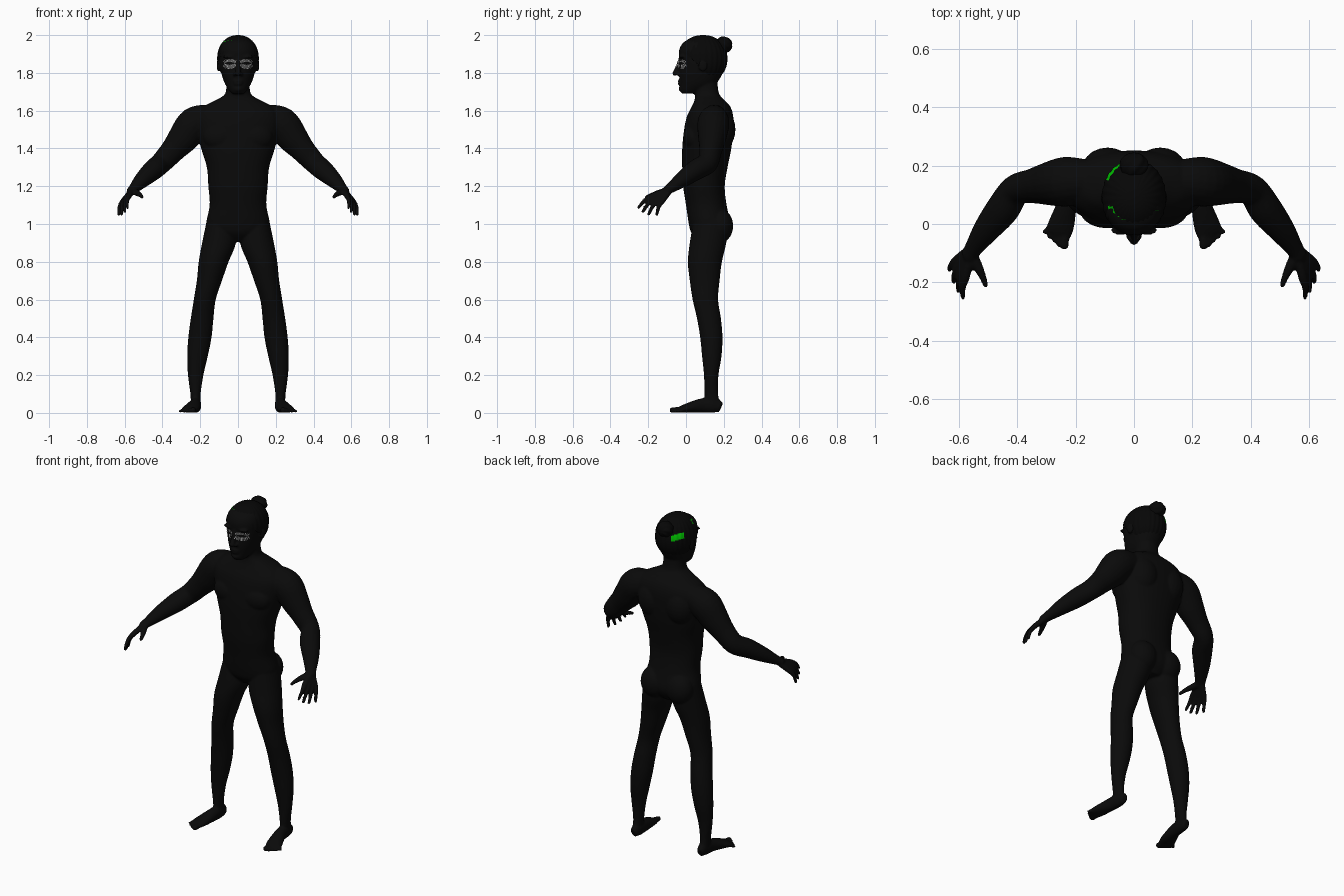
import bpy, bmesh, math
from mathutils import Vector, Matrix

cube = bpy.data.objects.get("Cube")
if cube:
    bpy.data.objects.remove(cube, do_unlink=True)


def material(name, rgb):
    m = bpy.data.materials.new(name)
    m.use_nodes = True
    m.diffuse_color = (*rgb, 1)
    bsdf = m.node_tree.nodes["Principled BSDF"]
    bsdf.inputs["Base Color"].default_value = (*rgb, 1)
    bsdf.inputs["Roughness"].default_value = 0.8
    return m


BLACK = material("body black", (0.003, 0.003, 0.003))
HAIR = material("hair black", (0.002, 0.002, 0.002))
GREEN = material("bright green", (0.0, 0.55, 0.0))
GREY = material("lash grey", (0.4, 0.4, 0.4))


def finish(bm, name, *mats):
    bmesh.ops.recalc_face_normals(bm, faces=bm.faces)
    for f in bm.faces:
        f.smooth = True
    me = bpy.data.meshes.new(name)
    bm.to_mesh(me)
    bm.free()
    for m in mats:
        me.materials.append(m)
    ob = bpy.data.objects.new(name, me)
    bpy.context.collection.objects.link(ob)
    return ob


def spline(rows, n=5):
    """Catmull-Rom interpolation of rows of numbers."""
    rows = [Vector(r) for r in rows]
    out = []
    for i in range(len(rows) - 1):
        a, b, c, d = rows[max(i - 1, 0)], rows[i], rows[i + 1], rows[min(i + 2, len(rows) - 1)]
        for k in range(n):
            t = k / n
            out.append(b + (c - a) * t / 2 + (a * 2 - b * 5 + c * 4 - d) * t * t / 2
                       + (b * 3 - a - c * 3 + d) * t ** 3 / 2)
    return out + [rows[-1]]


def skin(bm, rings):
    """Bridge rings of points into a closed surface."""
    vs = [[bm.verts.new(p) for p in ring] for ring in rings]
    n = len(vs[0])
    for a, b in zip(vs, vs[1:]):
        for i in range(n):
            j = (i + 1) % n
            bm.faces.new((a[i], a[j], b[j], b[i]))
    bm.faces.new(vs[0])
    bm.faces.new(vs[-1])


def stack(bm, rows, side=1, power=0.9, n=40):
    """Level sections: z, x from, x to, y from, y to."""
    rings = []
    for z, x0, x1, y0, y1 in spline(rows):
        ring = []
        for i in range(n):
            a = math.tau * i / n
            c, s = math.cos(a), math.sin(a)
            c, s = math.copysign(abs(c) ** power, c), math.copysign(abs(s) ** power, s)
            ring.append((side * ((x0 + x1) / 2 + c * (x1 - x0) / 2),
                         (y0 + y1) / 2 + s * (y1 - y0) / 2, z))
        rings.append(ring)
    skin(bm, rings)


def ball(bm, centre, radii, side=1):
    x, y, z = centre
    mat = Matrix.Translation((side * x, y, z)) @ Matrix.Diagonal((*radii, 1))
    bmesh.ops.create_uvsphere(bm, u_segments=20, v_segments=14, radius=1, matrix=mat)


def tube(bm, pts, side=1, n=20):
    """Sections square to a path: x, y, z, half width, half height."""
    pts = spline(pts)
    rings = []
    for i, p in enumerate(pts):
        d = pts[min(i + 1, len(pts) - 1)].to_3d() - pts[max(i - 1, 0)].to_3d()
        across = d.cross(Vector((0, 0, 1))).normalized()
        up = across.cross(d).normalized()
        ring = []
        for k in range(n):
            a = math.tau * k / n
            q = Vector(p[:3]) + across * math.cos(a) * p[3] + up * math.sin(a) * p[4]
            ring.append((side * q.x, q.y, q.z))
        rings.append(ring)
    skin(bm, rings)
    ball(bm, pts[-1][:3], [min(pts[-1][3:])] * 3, side)


def level(z, w, y0, y1):
    return (z, -w, w, y0, y1)


# Trunk and neck
bm = bmesh.new()
stack(bm, [level(*r) for r in (
    (.905, .05, .07, .19), (.95, .14, .03, .225), (1.0, .168, .015, .235), (1.1, .15, 0, .215),
    (1.2, .157, -.015, .205), (1.3, .165, -.02, .22), (1.4, .195, -.02, .24),
    (1.5, .22, -.01, .25), (1.57, .225, .005, .25), (1.62, .185, .03, .235),
    (1.655, .12, .045, .205), (1.69, .068, .048, .175), (1.76, .062, .045, .165))])

# Head and face
stack(bm, [level(*r) for r in (
    (1.69, .03, -.02, .06), (1.705, .045, -.03, .09), (1.74, .068, -.032, .155),
    (1.78, .083, -.036, .185), (1.82, .093, -.036, .203), (1.87, .1, -.036, .21),
    (1.92, .1, -.036, .208), (1.96, .082, -.015, .18), (1.985, .045, .03, .14))])
tube(bm, [(0, -.03, 1.875, .011, .01), (0, -.042, 1.83, .013, .014),
          (0, -.06, 1.797, .015, .013), (0, -.064, 1.79, .008, .008)])
ball(bm, (0, -.03, 1.757), (.028, .013, .007))
ball(bm, (0, -.03, 1.742), (.024, .013, .007))
ball(bm, (0, -.022, 1.715), (.025, .018, .016))

for s in (1, -1):
    ball(bm, (.103, .09, 1.84), (.01, .024, .034), s)           # ear
    ball(bm, (.018, -.044, 1.793), (.009, .013, .009), s)       # nostril
    ball(bm, (.045, -.022, 1.885), (.035, .016, .009), s)       # brow
    ball(bm, (.09, .045, 1.46), (.095, .06, .075), s)           # chest
    ball(bm, (.09, .185, 1.5), (.09, .077, .11), s)             # shoulder blade
    ball(bm, (.085, .18, .99), (.082, .07, .09), s)             # buttock
    # Leg
    stack(bm, [
        (1.02, .02, .165, .04, .225), (.9, .012, .19, .02, .213), (.8, .05, .208, .01, .19),
        (.7, .085, .218, .02, .178), (.6, .118, .234, .035, .17), (.5, .13, .25, .058, .185),
        (.4, .14, .263, .075, .193), (.3, .16, .269, .085, .188), (.2, .183, .265, .095, .172),
        (.1, .198, .252, .098, .17), (.04, .198, .25, .1, .185)], s, 1)
    # Foot and toes
    tube(bm, [(.225, .185, .028, .02, .026), (.223, .15, .04, .028, .04), (.228, .08, .038, .033, .038),
              (.248, 0, .024, .045, .024), (.262, -.035, .015, .046, .014)], s)
    for i in range(5):
        t = i / 4
        r = .015 - .006 * min(1, t * 2)
        tip = (.238 + .066 * t, -.073 + .046 * t ** 1.5, r)
        tube(bm, [(.236 + .05 * t, -.01, .018, r, r), (*tip, r, r)], s, 12)
    # Shoulder, upper arm and forearm
    ball(bm, (.225, .145, 1.535), (.085, .085, .085), s)
    tube(bm, [(.15, .15, 1.56, .07, .075), (.23, .145, 1.53, .085, .09), (.29, .138, 1.455, .074, .082),
              (.345, .13, 1.39, .06, .066), (.405, .115, 1.325, .053, .058),
              (.45, .05, 1.285, .057, .054), (.505, -.02, 1.235, .046, .042),
              (.55, -.085, 1.188, .031, .026), (.565, -.11, 1.172, .03, .022)], s)
    # Palm and four fingers
    for i in range(4):
        t = i / 3
        reach = math.sin(math.pi * t) * .012
        knuckle = Vector((.576 + .034 * t, -.178 + .052 * t, 1.15 - .03 * t))
        tip = Vector((.585 + .046 * t, -.25 + .095 * t - reach, 1.088 - .038 * t - reach))
        mid = knuckle.lerp(tip, .5) + Vector((.006, -.004, .006))
        tube(bm, [(.56 + .01 * t, -.105 + .012 * t, 1.176 - .01 * t, .016, .016),
                  (*knuckle, .016, .014), (*mid, .0115, .0115), (*tip, .009, .009)], s, 12)
    # Thumb
    tube(bm, [(.555, -.105, 1.175, .02, .018), (.532, -.15, 1.163, .017, .016),
              (.516, -.185, 1.152, .012, .012), (.508, -.208, 1.143, .01, .01)], s, 12)

body = finish(bm, "body", BLACK)
rm = body.modifiers.new("blend", 'REMESH')
rm.mode, rm.voxel_size, rm.use_smooth_shade = 'VOXEL', .006, True
sm = body.modifiers.new("soften", 'SMOOTH')
sm.factor, sm.iterations = .5, 4

# Hair cap, combed in fine ridges, with green streaks
bm = bmesh.new()
bmesh.ops.create_uvsphere(bm, u_segments=128, v_segments=80, radius=1)
for v in bm.verts:
    a = math.atan2(v.co.y, v.co.x)
    ridge = 1 + .012 * math.sin(a * 26) * (1 - v.co.z ** 2)
    q = [math.copysign(abs(c) ** .93, c) * ridge for c in v.co]
    v.co = (q[0] * .109, .09 + q[1] * .128, 1.875 + min(q[2], 1) * .125)
low = [v for v in bm.verts if v.co.z < max(1.925 - .95 * (v.co.y + .03), 1.765)]
bmesh.ops.delete(bm, geom=low, context='VERTS')


def streak(p):
    left = p.x > .05 and -.01 < p.y < .045 and abs(p.z - 1.937 - .5 * p.y) < .006
    front = -.1 < p.x < -.03 and p.y < .06 and abs(p.z - 1.96 - .15 * (p.x + .065)) < .009
    back = -.1 < p.x < -.045 and p.y > .15 and abs(p.z - 1.91 + .3 * (p.x + .07)) < .018
    return left or front or back


for f in bm.faces:
    f.material_index = int(streak(f.calc_center_median()))
finish(bm, "hair", HAIR, GREEN)

# Bun and its tie
bm = bmesh.new()
bmesh.ops.create_uvsphere(bm, u_segments=48, v_segments=24, radius=1)
for v in bm.verts:
    twist = 1 + .04 * math.sin(6 * math.atan2(v.co.z, v.co.x) + 5 * v.co.y)
    v.co = Vector((0, .2, 1.948)) + Vector((v.co.x * .048, v.co.y * .044, v.co.z * .044)) * twist
finish(bm, "hair_bun", HAIR)
bpy.ops.mesh.primitive_torus_add(location=(0, .172, 1.94), rotation=(math.radians(75), 0, 0),
                                 major_radius=.036, minor_radius=.008,
                                 major_segments=32, minor_segments=10)
tie = bpy.context.object
tie.name = "hair_tie"
tie.data.materials.append(HAIR)
bpy.ops.object.shade_smooth()

# Fans of thin lashes laid on the face around each eye
for s, label in ((1, "left"), (-1, "right")):
    bm = bmesh.new()
    for base, height, count in ((1.858, .017, 11), (1.843, -.023, 11)):
        for i in range(count):
            t = i / (count - 1) * 2 - 1
            x, z = .042 + .027 * t, base - math.copysign(.006 * t * t, height)
            tip = (x + .006 * t, z + height * (1 - .3 * t * t))
            pts = [(x - .0018, z), (x + .0018, z), (tip[0] + .0016, tip[1]), (tip[0] - .0016, tip[1])]
            bm.faces.new([bm.verts.new((s * a, -.1, b)) for a, b in pts])
    lashes = finish(bm, label + "_lashes", GREY)
    wrap = lashes.modifiers.new("lay on face", 'SHRINKWRAP')
    wrap.target, wrap.wrap_method, wrap.wrap_mode = body, 'PROJECT', 'ABOVE_SURFACE'
    wrap.use_project_y, wrap.use_positive_direction, wrap.use_negative_direction = True, True, False
    wrap.offset = .003
